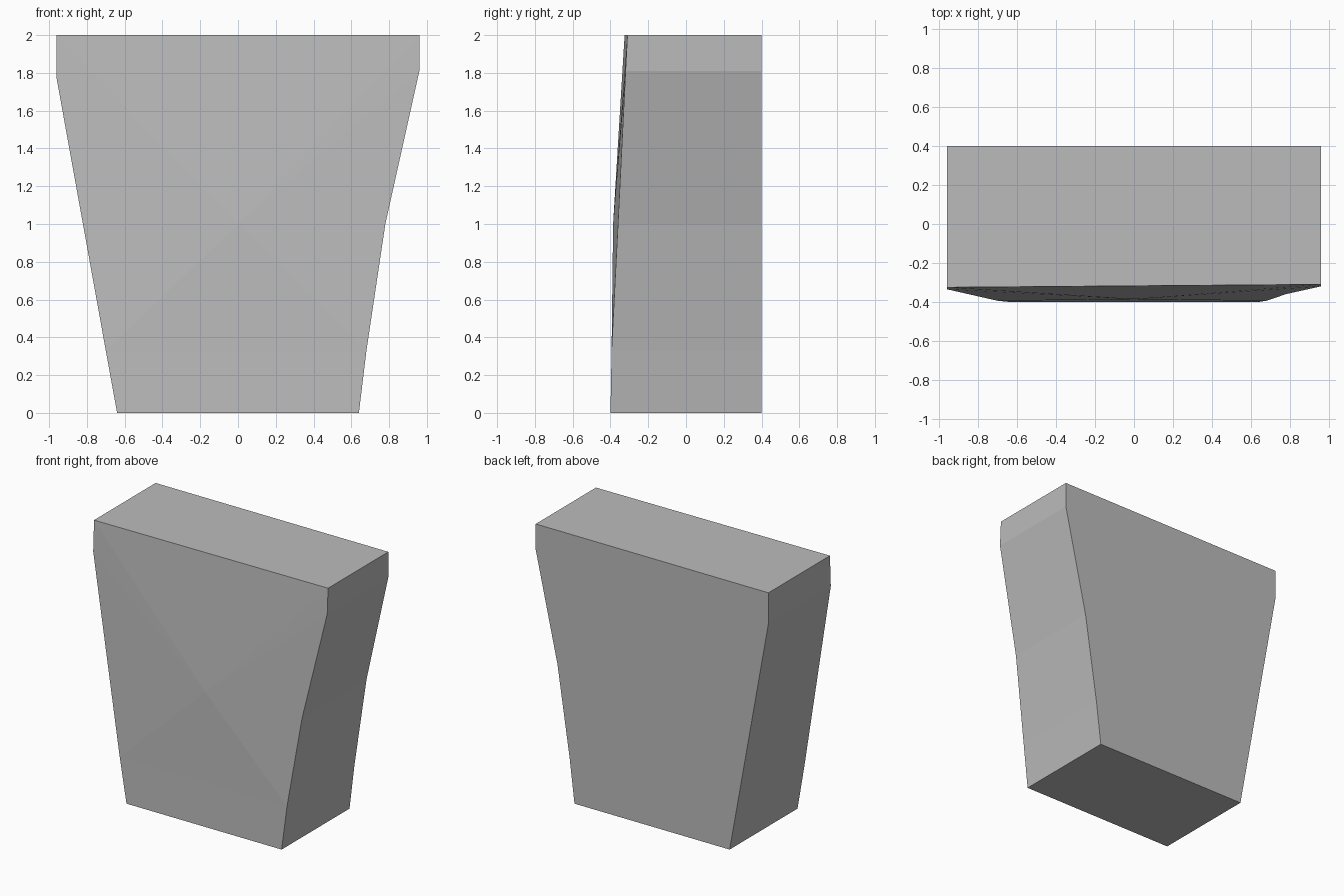
import bpy
import bmesh

cube = bpy.data.objects.get("Cube")
if cube:
    bpy.data.objects.remove(cube, do_unlink=True)

# Plain grey material
grey = bpy.data.materials.new("plain grey")
grey.use_nodes = True
colour = (0.5, 0.5, 0.5, 1)
grey.diffuse_color = colour
grey.node_tree.nodes["Principled BSDF"].inputs["Base Color"].default_value = colour

BACK = 0.4
# Outline of the tapered block: x, front depth y, height z
outline = [
    (-0.64, -0.4, 0), (0.64, -0.4, 0),
    (0.68, -0.394, 0.33), (0.78, -0.36, 1.0),
    (0.96, -0.32, 1.81), (0.96, -0.31, 2),
    (-0.96, -0.325, 2), (-0.96, -0.335, 1.77),
    (-0.70, -0.394, 0.33),
]

bm = bmesh.new()
front = [bm.verts.new(p) for p in outline]
back = [bm.verts.new((x, BACK, z)) for x, y, z in outline]
count = len(outline)

# Side walls, top and bottom
for i in range(count):
    j = (i + 1) % count
    bm.faces.new((front[i], back[i], back[j], front[j]))

# Flat back
bm.faces.new(back)

# Front: lower panel, then shallow facets meeting at a raised middle point
bm.faces.new((front[0], front[1], front[2], front[-1]))
middle = bm.verts.new((0, -0.386, 1.0))
ring = front[2:]
for i, vert in enumerate(ring):
    bm.faces.new((vert, ring[(i + 1) % len(ring)], middle))

bmesh.ops.recalc_face_normals(bm, faces=bm.faces)
mesh = bpy.data.meshes.new("tapered_block")
bm.to_mesh(mesh)
bm.free()
mesh.materials.append(grey)
block = bpy.data.objects.new("tapered_block", mesh)
bpy.context.collection.objects.link(block)
